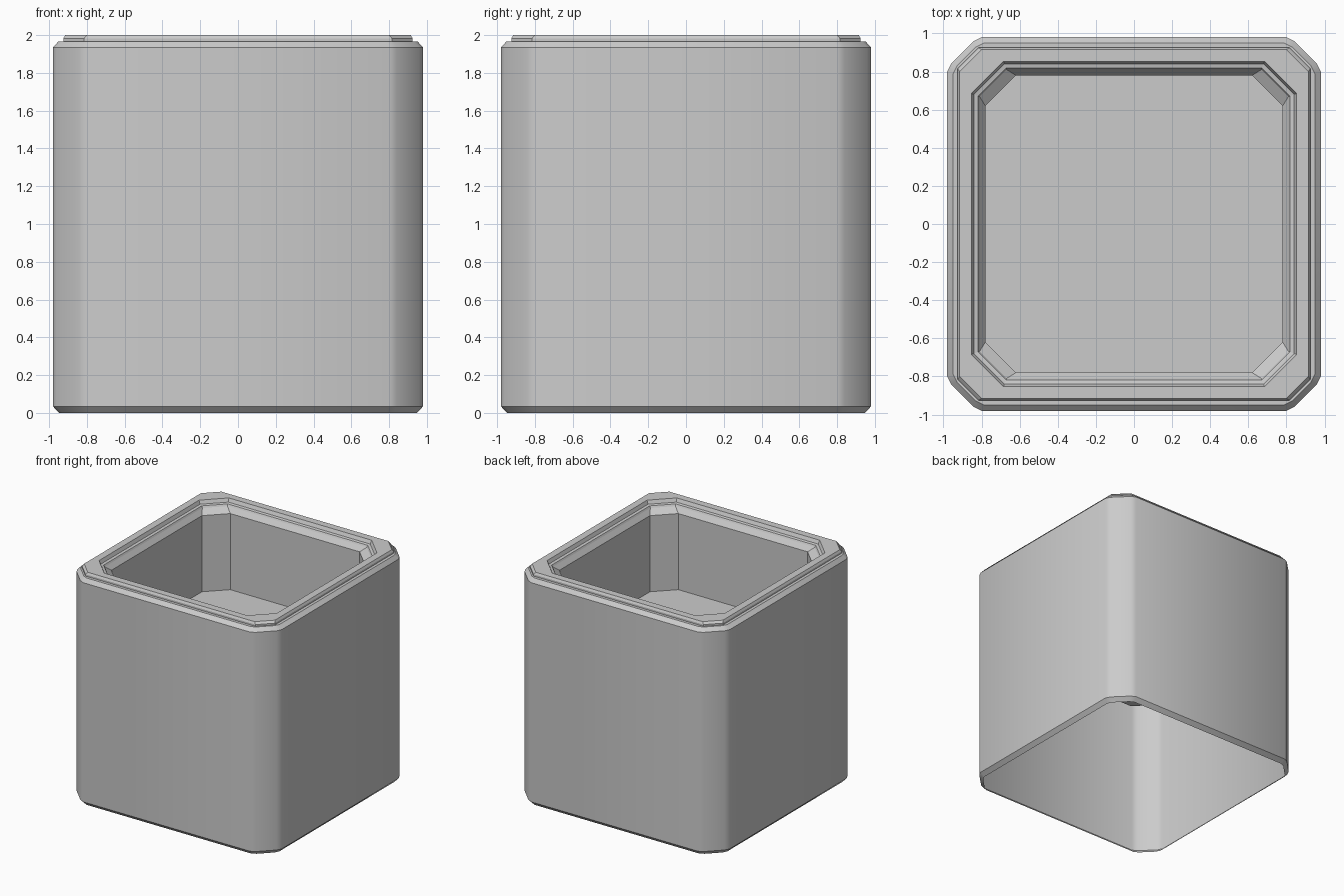
import bpy, bmesh, math

if "Cube" in bpy.data.objects:
    bpy.data.objects.remove(bpy.data.objects["Cube"])


def ring_points(r, c, step):
    """Square of half-width r with cut corners starting at c; step > 0 eases each corner."""
    corner = [(r, c)]
    if step:
        corner += [(r - step, c + 2 * step), (c + 2 * step, r - step)]
    corner.append((c, r))
    pts = []
    for k in range(4):
        co, si = round(math.cos(k * math.pi / 2)), round(math.sin(k * math.pi / 2))
        pts += [(x * co - y * si, x * si + y * co) for x, y in corner]
    return pts


def loft(name, rings, step=0.0, close_end=False):
    """Join stacked rings (half-width, corner start, height) into one surface."""
    bm = bmesh.new()
    loops = [[bm.verts.new((x, y, z)) for x, y in ring_points(r, c, step)]
             for r, c, z in rings]
    for a, b in zip(loops, loops[1:]):
        n = len(a)
        for i in range(n):
            j = (i + 1) % n
            bm.faces.new((a[i], a[j], b[j], b[i]))
    if close_end:
        bm.faces.new(loops[-1])
    mesh = bpy.data.meshes.new(name)
    bm.to_mesh(mesh)
    bm.free()
    obj = bpy.data.objects.new(name, mesh)
    bpy.context.collection.objects.link(obj)
    bpy.ops.object.select_all(action='DESELECT')
    obj.select_set(True)
    bpy.context.view_layer.objects.active = obj
    return obj


# Outer walls: open underneath, chamfered at both rims, small ledge on top
loft("outer_shell", [
    (0.948, 0.788, 0.0),
    (0.98, 0.80, 0.035),
    (0.98, 0.80, 1.935),
    (0.95, 0.788, 1.967),
    (0.915, 0.77, 1.967),
], step=0.02)
bpy.ops.object.shade_smooth_by_angle(angle=math.radians(50))
# keep the chamfer borders crisp while the rounded corners stay smooth
bpy.ops.object.shade_smooth_by_angle(angle=math.radians(38))

# Raised lip, stepped inner edge and shallow tray with its floor
loft("lip_and_tray", [
    (0.925, 0.815, 1.967),
    (0.925, 0.815, 1.982),
    (0.915, 0.80, 2.0),
    (0.853, 0.685, 2.0),
    (0.84, 0.68, 1.97),
    (0.818, 0.672, 1.965),
    (0.81, 0.668, 1.95),
    (0.78, 0.62, 1.91),
    (0.78, 0.62, 1.25),
], close_end=True)
